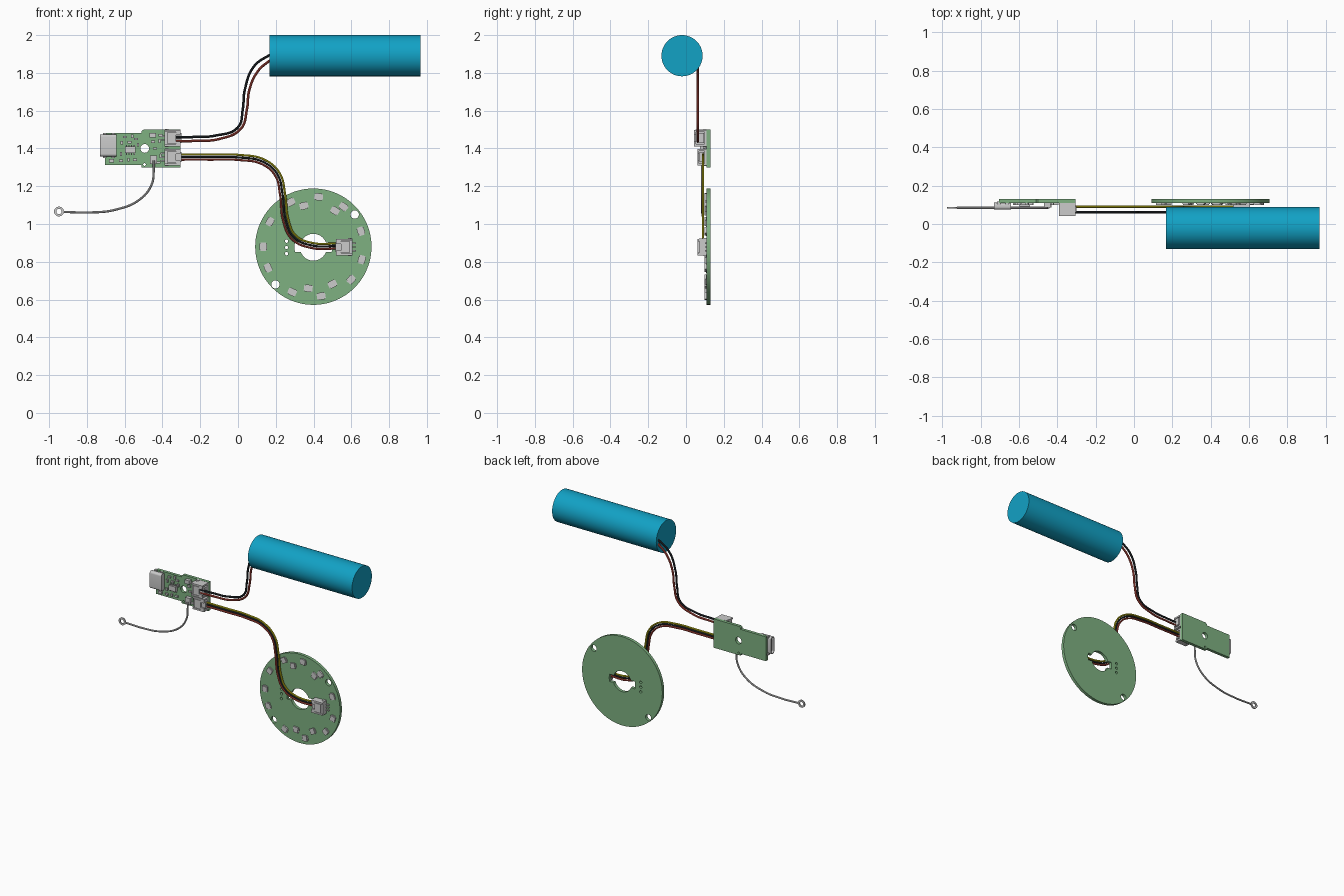
import bpy, bmesh, math
from mathutils import Vector, Matrix

if "Cube" in bpy.data.objects:
    bpy.data.objects.remove(bpy.data.objects["Cube"])


def material(name, rgb):
    m = bpy.data.materials.new(name)
    m.diffuse_color = (*rgb, 1)
    m.use_nodes = True
    m.node_tree.nodes["Principled BSDF"].inputs["Base Color"].default_value = m.diffuse_color
    return m


GREEN = material("board_green", (0.21, 0.44, 0.22))
BLUE = material("battery_blue", (0.006, 0.36, 0.56))
RED = material("wire_red", (0.5, 0.07, 0.05))
BLACK = material("wire_black", (0.02, 0.025, 0.03))
YELLOW = material("wire_yellow", (0.6, 0.55, 0.01))


def add_mesh(name, mesh, mat=None):
    ob = bpy.data.objects.new(name, mesh)
    bpy.context.collection.objects.link(ob)
    if mat:
        mesh.materials.clear()
        mesh.materials.append(mat)
    return ob


def smooth(ob):
    bpy.ops.object.select_all(action='DESELECT')
    ob.select_set(True)
    bpy.context.view_layer.objects.active = ob
    bpy.ops.object.shade_smooth_by_angle(angle=math.radians(35))


def curve_to_mesh(name, curve, mat, matrix=Matrix()):
    tmp = bpy.data.objects.new("tmp", curve)
    bpy.context.collection.objects.link(tmp)
    dg = bpy.context.evaluated_depsgraph_get()
    mesh = bpy.data.meshes.new_from_object(tmp.evaluated_get(dg))
    bpy.data.objects.remove(tmp)
    mesh.transform(matrix)
    ob = add_mesh(name, mesh, mat)
    smooth(ob)
    return ob


def circle(x, z, r, n=24):
    return [(x + r * math.cos(2 * math.pi * i / n), z + r * math.sin(2 * math.pi * i / n)) for i in range(n)]


def plate(name, loops, y0, y1, mat=None):
    """Flat plate in the xz plane; the first loop is the outline, the others are holes."""
    c = bpy.data.curves.new(name, 'CURVE')
    c.dimensions = '2D'
    c.fill_mode = 'BOTH'
    c.extrude = (y1 - y0) / 2
    for loop in loops:
        s = c.splines.new('POLY')
        s.points.add(len(loop) - 1)
        for p, (x, z) in zip(s.points, loop):
            p.co = (x, z, 0, 1)
        s.use_cyclic_u = True
    m = Matrix.Translation((0, (y0 + y1) / 2, 0)) @ Matrix.Rotation(math.pi / 2, 4, 'X')
    return curve_to_mesh(name, c, mat, m)


def boxes(name, items):
    """Boxes given as centre x, centre z, width, height, front y, back y, angle."""
    bm = bmesh.new()
    for x, z, w, h, y0, y1, a in items:
        m = (Matrix.Translation((x, (y0 + y1) / 2, z)) @ Matrix.Rotation(-a, 4, 'Y')
             @ Matrix.Diagonal((w, y1 - y0, h, 1)))
        bmesh.ops.create_cube(bm, size=1, matrix=m)
    mesh = bpy.data.meshes.new(name)
    bm.to_mesh(mesh)
    bm.free()
    return add_mesh(name, mesh)


def wire(name, pts, y, r, mat=None, offset=0):
    """Round wire through xz points, shifted sideways by offset."""
    c = bpy.data.curves.new(name, 'CURVE')
    c.dimensions = '3D'
    c.bevel_depth = r
    c.bevel_resolution = 3
    c.resolution_u = 10
    c.use_fill_caps = True
    s = c.splines.new('BEZIER')
    s.bezier_points.add(len(pts) - 1)
    for i, bp in enumerate(s.bezier_points):
        d = Vector(pts[min(i + 1, len(pts) - 1)]) - Vector(pts[max(i - 1, 0)])
        d.normalize()
        bp.co = (pts[i][0] - d.y * offset, y, pts[i][1] + d.x * offset)
        bp.handle_left_type = bp.handle_right_type = 'AUTO'
    return curve_to_mesh(name, c, mat)


def connector(name, x, z, side, front, back, pins):
    """Cable socket with its plug; side is the x direction the cable leaves in."""
    depth = back - front
    it = [(x, z, 0.085, 0.078, back - 0.012, back, 0),
          (x - side * 0.035, z, 0.016, 0.088, front + 0.008, back, 0),
          (x + side * 0.012, z, 0.07, 0.052, front + depth * 0.25, back - 0.015, 0),
          (x - side * 0.005, z, 0.045, 0.060, front, front + 0.008, 0)]
    for s in (-1, 1):
        it += [(x, z + s * 0.038, 0.086, 0.011, front, back, 0),
               (x + side * 0.030, z + s * 0.027, 0.024, 0.02, front, front + 0.01, 0),
               (x - side * 0.03, z + s * 0.041, 0.02, 0.012, back - 0.02, back, 0)]
    for i in range(pins):
        it.append((x - side * 0.052, z + (i - (pins - 1) / 2) * 0.02, 0.022, 0.007, back - 0.008, back, 0))
    return boxes(name, it)


# Battery cell
bm = bmesh.new()
bmesh.ops.create_cone(bm, cap_ends=True, segments=64, radius1=0.109, radius2=0.109, depth=0.8,
                      matrix=Matrix.Translation((0.567, -0.021, 1.891)) @ Matrix.Rotation(math.pi / 2, 4, 'Y'))
me = bpy.data.meshes.new("battery")
bm.to_mesh(me)
bm.free()
smooth(add_mesh("battery", me, BLUE))

# Stepped control board
FACE, BACK = 0.109, 0.13
outline = [(-0.705, 1.313), (-0.51, 1.313), (-0.51, 1.30), (-0.304, 1.30), (-0.304, 1.50),
           (-0.50, 1.50), (-0.51, 1.492), (-0.51, 1.482), (-0.705, 1.482)]
plate("control_board", [outline, circle(-0.494, 1.40, 0.023), circle(-0.495, 1.315, 0.007, 12)], FACE, BACK, GREEN)

# Charging port: hollow rounded shell with a tongue inside
bm = bmesh.new()


def rounded(hy, hz, x, n=6):
    r = min(hy, hz) * 0.8
    vs = []
    for k, (sy, sz) in enumerate(((1, 1), (-1, 1), (-1, -1), (1, -1))):
        for i in range(n + 1):
            a = (k + i / n) * math.pi / 2
            vs.append(bm.verts.new((x, 0.093 + sy * (hy - r) + r * math.cos(a),
                                    1.416 + sz * (hz - r) + r * math.sin(a))))
    return vs


rings = [rounded(0.018, 0.059, -0.642), rounded(0.018, 0.059, -0.731),
         rounded(0.014, 0.055, -0.731), rounded(0.014, 0.055, -0.66)]
bm.faces.new(rings[0])
bm.faces.new(rings[3])
for a, b in zip(rings, rings[1:]):
    for i in range(len(a)):
        j = (i + 1) % len(a)
        bm.faces.new((a[i], a[j], b[j], b[i]))
bmesh.ops.recalc_face_normals(bm, faces=bm.faces)
me = bpy.data.meshes.new("charging_port")
bm.to_mesh(me)
bm.free()
smooth(add_mesh("charging_port", me))
boxes("charging_port_tongue", [(-0.69, 1.416, 0.065, 0.075, 0.09, 0.096, 0)])
boxes("charging_port_tabs", [(x, 1.416 + s * 0.06, 0.018, 0.012, 0.1, 0.118, 0)
                             for x in (-0.705, -0.66) for s in (-1, 1)])

# Main chip with legs
boxes("control_chip", [(-0.57, 1.392, 0.056, 0.034, 0.09, FACE, 0)] +
      [(-0.57 + (i - 1.5) * 0.014, 1.392 + s * 0.021, 0.006, 0.012, 0.1, FACE, 0)
       for i in range(4) for s in (-1, 1)])

# Small parts on the control board
small = [(-0.452, 1.47, .034, .026), (-0.448, 1.34, .036, .045), (-0.41, 1.47, .02, .012), (-0.415, 1.44, .012, .02),
         (-0.45, 1.435, .022, .012), (-0.60, 1.46, .02, .012), (-0.56, 1.465, .012, .02), (-0.54, 1.45, .02, .012),
         (-0.615, 1.43, .012, .02), (-0.575, 1.433, .022, .012), (-0.62, 1.335, .02, .012), (-0.58, 1.34, .012, .02),
         (-0.545, 1.34, .02, .012), (-0.67, 1.335, .028, .018), (-0.53, 1.42, .012, .02), (-0.41, 1.36, .012, .02),
         (-0.42, 1.325, .02, .012), (-0.44, 1.40, .02, .012), (-0.62, 1.37, .012, .02)]
boxes("control_board_parts", [(x, z, w, h, 0.085 if w > .03 else 0.098, FACE, 0) for x, z, w, h in small])

connector("battery_connector", -0.347, 1.455, 1, 0.042, FACE, 2)
connector("light_connector", -0.347, 1.354, 1, 0.060, FACE, 3)

# Round light board with keyed centre hole
CX, CZ = 0.399, 0.88
keyed = []
for i in range(72):
    a = 2 * math.pi * i / 72
    r = 0.1 if abs(math.sin(a)) < 0.28 else 0.071
    keyed.append((CX + r * math.cos(a), CZ - 0.003 + r * math.sin(a)))
plate("light_board", [circle(CX, CZ, 0.308, 96), keyed, circle(0.618, 1.05, 0.022), circle(0.198, 0.68, 0.022)] +
      [circle(0.257, z, 0.009, 12) for z in (0.843, 0.876, 0.909)], FACE, BACK, GREEN)

# Ring of lights, with a few inner parts
lights, inner = [], []
for deg in (84, 53, 18, -15, -41, -81, -115, -155, 180, 150, 117):
    a = math.radians(deg)
    x, z = CX + 0.265 * math.cos(a), CZ + 0.265 * math.sin(a)
    lights.append((x, z, 0.038, 0.034, 0.099, FACE, a))
    lights.append((x, z, 0.028, 0.046, 0.105, FACE, a))
for deg in (59, -63, -97, 103):
    a = math.radians(deg)
    x, z = CX + 0.222 * math.cos(a), CZ + 0.222 * math.sin(a)
    inner.append((x, z, 0.038, 0.034, 0.099, FACE, a))
    inner.append((x, z, 0.028, 0.046, 0.105, FACE, a))
boxes("lights", lights)
boxes("inner_lights", inner)
connector("light_board_connector", 0.562, 0.878, -1, 0.062, FACE, 3)

# Battery leads
wire("battery_lead_black", [(-0.33, 1.459), (-0.23, 1.461), (-0.12, 1.468), (0, 1.512), (0.025, 1.606),
                            (0.036, 1.71), (0.085, 1.835), (0.18, 1.903)], 0.062, 0.007, BLACK)
wire("battery_lead_red", [(-0.33, 1.438), (-0.23, 1.44), (-0.1, 1.45), (0.016, 1.505), (0.047, 1.606),
                          (0.06, 1.71), (0.106, 1.81), (0.18, 1.875)], 0.062, 0.007, RED)

# Light cable of three parallel wires
path = [(-0.33, 1.354), (-0.15, 1.354), (0.008, 1.352), (0.135, 1.328), (0.21, 1.26), (0.236, 1.156),
        (0.253, 1.02), (0.295, 0.93), (0.388, 0.887), (0.54, 0.884)]
for nm, mat, off in (("yellow", YELLOW, 0.0135), ("black", BLACK, 0), ("red", RED, -0.0135)):
    wire("light_cable_" + nm, path, 0.09, 0.006, mat, off)

# Ground lead with ring terminal
wire("ground_lead", [(-0.446, 1.335), (-0.446, 1.29), (-0.457, 1.21), (-0.52, 1.13), (-0.652, 1.075),
                     (-0.784, 1.061), (-0.922, 1.064)], 0.085, 0.006)
plate("ring_terminal", [circle(-0.948, 1.066, 0.026, 32), circle(-0.948, 1.066, 0.014)], 0.081, 0.089)
